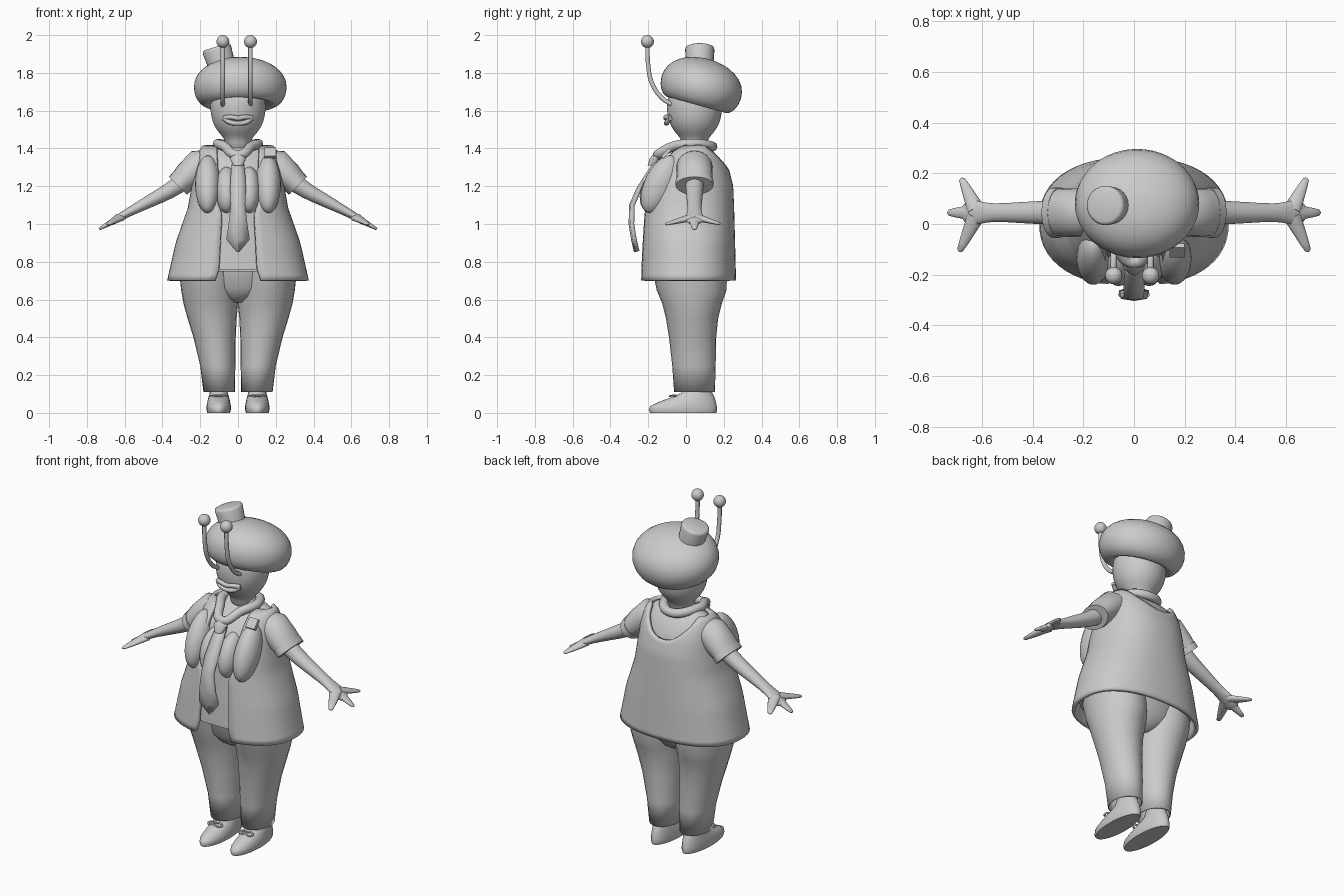
import bpy, bmesh, math
from mathutils import Vector, Matrix

if "Cube" in bpy.data.objects:
    bpy.data.objects.remove(bpy.data.objects["Cube"])

grey = bpy.data.materials.new("clay_grey")
grey.use_nodes = True
GREY = (0.6, 0.6, 0.6, 1)
grey.diffuse_color = GREY
grey.node_tree.nodes["Principled BSDF"].inputs["Base Color"].default_value = GREY
SEG = 24


def finish(ob, mirror=False, subsurf=0, solid=0, angle=50):
    ob.data.materials.append(grey)
    if mirror:
        ob.modifiers.new("Mirror", "MIRROR")
    if solid:
        mod = ob.modifiers.new("Solidify", "SOLIDIFY")
        mod.thickness, mod.offset = solid, 0
    if subsurf:
        mod = ob.modifiers.new("Subsurf", "SUBSURF")
        mod.levels = mod.render_levels = subsurf
    if ob.type == "MESH":
        bpy.ops.object.select_all(action="DESELECT")
        ob.select_set(True)
        bpy.context.view_layer.objects.active = ob
        bpy.ops.object.shade_smooth_by_angle(angle=math.radians(angle))
    return ob


def from_bmesh(name, bm):
    bmesh.ops.recalc_face_normals(bm, faces=bm.faces)
    mesh = bpy.data.meshes.new(name)
    bm.to_mesh(mesh)
    bm.free()
    ob = bpy.data.objects.new(name, mesh)
    bpy.context.collection.objects.link(ob)
    return ob


def loft(name, rings, closed=True, caps=(False, False), matrix=None, **kw):
    """Skin a list of equally long point rings."""
    bm = bmesh.new()
    vs = [[bm.verts.new(p) for p in ring] for ring in rings]
    n = len(vs[0])
    for a, b in zip(vs, vs[1:]):
        for i in range(n if closed else n - 1):
            j = (i + 1) % n
            bm.faces.new((a[i], a[j], b[j], b[i]))
    for end, cap in zip((vs[0], vs[-1]), caps):
        if cap:
            bm.faces.new(end)
    if matrix:
        bm.transform(matrix)
    return finish(from_bmesh(name, bm), **kw)


def ellipse(cx, cy, z, rx, ry):
    return [(cx + rx * math.cos(2 * math.pi * i / SEG),
             cy + ry * math.sin(2 * math.pi * i / SEG), z) for i in range(SEG)]


def limb(name, nodes, **kw):
    """Tube through (centre, side radius, thickness radius) nodes."""
    pts = [Vector(n[0]) for n in nodes]
    rings = []
    for i, (c, rs, rn) in enumerate(nodes):
        d = (pts[min(i + 1, len(pts) - 1)] - pts[max(i - 1, 0)]).normalized()
        s = d.cross(Vector((0, 0, 1))).normalized()
        n = s.cross(d)
        rings.append([pts[i] + s * x + n * y for x, y, _ in ellipse(0, 0, 0, rs, rn)])
    return loft(name, rings, **kw)


def ball(name, centre, scale, tilt=0, mirror=False):
    bm = bmesh.new()
    m = Matrix.Translation(centre) @ Matrix.Rotation(tilt, 4, "X") @ Matrix.Diagonal((*scale, 1))
    bmesh.ops.create_uvsphere(bm, u_segments=24, v_segments=16, radius=1, matrix=m)
    return finish(from_bmesh(name, bm), mirror=mirror)


def box(name, centre, size, tilt=0):
    bm = bmesh.new()
    m = Matrix.Translation(centre) @ Matrix.Rotation(tilt, 4, "X") @ Matrix.Diagonal((*size, 1))
    bmesh.ops.create_cube(bm, size=1, matrix=m)
    return finish(from_bmesh(name, bm), angle=30)


def cord(name, pts, radius, cyclic=False):
    cu = bpy.data.curves.new(name, "CURVE")
    cu.dimensions, cu.bevel_depth, cu.bevel_resolution = "3D", radius, 3
    cu.resolution_u, cu.use_fill_caps = 8, True
    sp = cu.splines.new("BEZIER")
    sp.bezier_points.add(len(pts) - 1)
    for bp, p in zip(sp.bezier_points, pts):
        bp.co = p
        bp.handle_left_type = bp.handle_right_type = "AUTO"
    sp.use_cyclic_u = cyclic
    ob = bpy.data.objects.new(name, cu)
    bpy.context.collection.objects.link(ob)
    return finish(ob)


def lerp_table(table, z):
    for a, b in zip(table, table[1:]):
        if z <= b[0]:
            t = max(0, (z - a[0]) / (b[0] - a[0]))
            return [p + (q - p) * t for p, q in zip(a[1:], b[1:])]
    return list(table[-1][1:])


# Torso section: height, half width, front y, back y
BODY = [(0.70, 0.365, -0.235, 0.255), (0.9, 0.32, -0.225, 0.25), (1.08, 0.257, -0.215, 0.245),
        (1.2, 0.235, -0.2, 0.24), (1.3, 0.22, -0.15, 0.215), (1.37, 0.205, -0.09, 0.175),
        (1.41, 0.18, -0.02, 0.13), (1.44, 0.09, 0.0, 0.11)]
GAP = [(0.70, 0.12), (0.76, 0.1), (1.05, 0.085), (1.12, 0.11), (1.41, 0.11)]
POW = 0.85


def body_point(angle, z, inset=0):
    rx, yf, yb = lerp_table(BODY, z)
    s, c = math.sin(angle), math.cos(angle)
    x = (rx - inset) * math.copysign(abs(s) ** POW, s)
    y = (yf + yb) / 2 - ((yb - yf) / 2 - inset) * math.copysign(abs(c) ** POW, c)
    return (x, y, z)


# Shirt
heights = [0.76 + 0.68 * i / 20 for i in range(21)]
loft("shirt", [[body_point(2 * math.pi * i / 40, z, 0.02) for i in range(40)] for z in heights],
     caps=(True, True))
ball("shirt_bust", (0.06, -0.15, 1.18), (0.06, 0.085, 0.13), -0.45, True)

# Open vest with a scooped back
vest = []
for row in range(25):
    ring = []
    for col in range(49):
        t = col / 48
        u = min(1, abs(2 * t - 1) / 0.42)
        top = 1.28 + 0.13 * u * u * (3 - 2 * u)
        z = 0.70 + (top - 0.70) * row / 24
        a0 = math.asin((lerp_table(GAP, z)[0] / lerp_table(BODY, z)[0]) ** (1 / POW))
        ring.append(body_point(a0 + (2 * math.pi - 2 * a0) * t, z))
    vest.append(ring)
loft("vest", vest, closed=False, solid=0.02)
ball("vest_bust", (0.16, -0.135, 1.21), (0.067, 0.085, 0.165), -0.45, True)
box("vest_badge", (0.17, -0.105, 1.375), (0.06, 0.06, 0.02), 0.85)

# Collar and tie
cord("collar", [(0, -0.15, 1.365), (0.07, -0.07, 1.41), (0.105, 0.04, 1.425), (0, 0.14, 1.41),
                (-0.105, 0.04, 1.425), (-0.07, -0.07, 1.41)], 0.026, True)
TIE = [(1.34, -0.15, 0.028), (1.26, -0.205, 0.036), (1.18, -0.255, 0.04), (1.1, -0.29, 0.036),
       (1.0, -0.293, 0.048), (0.92, -0.28, 0.06), (0.855, -0.265, 0.004)]
loft("tie", [[(-w, y + 0.008, z), (0, y, z), (w, y + 0.008, z)] for z, y, w in TIE],
     closed=False, solid=0.022)
KNOT = [(1.31, -0.175, 0.026), (1.345, -0.165, 0.042), (1.37, -0.145, 0.03)]
loft("tie_knot", [ellipse(0, y, z, w, 0.028) for z, y, w in KNOT], caps=(True, True))

# Sleeves, arms and three-fingered hands
Y = 0.045
limb("sleeve", [((0.12, Y, 1.32), 0.08, 0.075), ((0.21, Y, 1.305), 0.095, 0.088),
                ((0.265, Y, 1.255), 0.096, 0.077), ((0.318, Y, 1.205), 0.094, 0.062)],
     caps=(False, True), mirror=True)
limb("sleeve_hem", [((0.292, Y, 1.229), 0.1, 0.07), ((0.318, Y, 1.203), 0.1, 0.067)],
     caps=(True, True), mirror=True)
limb("arm", [((0.27, Y, 1.24), 0.05, 0.05), ((0.36, Y, 1.175), 0.047, 0.043),
             ((0.46, Y, 1.125), 0.041, 0.035), ((0.56, Y, 1.072), 0.034, 0.025),
             ((0.61, Y, 1.045), 0.045, 0.021), ((0.65, Y, 1.02), 0.055, 0.019),
             ((0.68, Y, 1.003), 0.03, 0.014)], caps=(False, True), mirror=True, subsurf=1)
TIPS = {"thumb": (0.69, -0.11, 0.998), "middle_finger": (0.737, 0.045, 0.972),
        "outer_finger": (0.682, 0.182, 1.0)}
for name, tip in TIPS.items():
    tip = Vector(tip)
    root = Vector((0.625, Y + (tip.y - Y) * 0.1, 1.035))
    limb(name, [(root.lerp(tip, t), r, r * 0.6) for t, r in
                ((0, 0.034), (0.4, 0.026), (0.75, 0.018), (0.95, 0.012), (1, 0.003))],
         caps=(True, True), mirror=True)

# Trousers: height, x centre, x radius, y centre, y radius
LEG = [(0.11, 0.1, 0.08, 0.045, 0.105), (0.25, 0.107, 0.09, 0.042, 0.112),
       (0.4, 0.124, 0.109, 0.035, 0.122), (0.5, 0.137, 0.127, 0.032, 0.135),
       (0.58, 0.144, 0.142, 0.032, 0.155), (0.65, 0.148, 0.15, 0.03, 0.182),
       (0.75, 0.152, 0.158, 0.02, 0.195)]
loft("trouser_leg", [ellipse(x, y, z, rx, ry) for z, x, rx, y, ry in LEG],
     mirror=True, caps=(False, True), solid=0.006)
HIPS = [(0.585, 0.04, 0.09), (0.61, 0.12, 0.13), (0.66, 0.24, 0.165), (0.75, 0.3, 0.185)]
loft("trouser_hips", [ellipse(0, 0.025, z, rx, ry) for z, rx, ry in HIPS], caps=(True, True))

# Shoes: height, half width, toe y, heel y
SHOE = [(0.0, 0.06, -0.19, 0.16), (0.015, 0.064, -0.197, 0.165), (0.035, 0.065, -0.19, 0.163),
        (0.06, 0.06, -0.14, 0.158), (0.085, 0.054, -0.07, 0.15), (0.105, 0.048, -0.025, 0.14),
        (0.15, 0.045, 0.0, 0.125)]
loft("shoe", [ellipse(0.102, (f + b) / 2, z, rx, (b - f) / 2) for z, rx, f, b in SHOE],
     caps=(True, True), mirror=True)
for side in (1, -1):
    x = 0.102 * side
    for d in (1, -1):
        cord("shoe_lace", [(x, -0.065, 0.092), (x + 0.035 * d, -0.085, 0.088),
                           (x + 0.04 * d, -0.06, 0.09)], 0.005, True)

# Head and neck
HEAD = [(1.38, 0.066), (1.44, 0.066), (1.465, 0.085), (1.5, 0.116), (1.54, 0.137),
        (1.6, 0.149), (1.66, 0.146), (1.72, 0.13)]
loft("head", [ellipse(0, 0.045, z, r, r) for z, r in HEAD], caps=(True, True), subsurf=1)

# Lips
corner = 0.074
cord("upper_lip", [(-corner, -0.085, 1.562), (-0.035, -0.105, 1.566), (0, -0.107, 1.56),
                   (0.035, -0.105, 1.566), (corner, -0.085, 1.562)], 0.013)
cord("lower_lip", [(-corner, -0.085, 1.56), (-0.045, -0.098, 1.54), (0, -0.104, 1.533),
                   (0.045, -0.098, 1.54), (corner, -0.085, 1.56)], 0.013)

# Antennae
for x in (-0.08, 0.066):
    cord("antenna", [(x, -0.07, 1.63), (x, -0.125, 1.665), (x, -0.18, 1.745),
                     (x, -0.2, 1.84), (x, -0.204, 1.96)], 0.012)
    ball("antenna_tip", (x, -0.204, 1.966), (0.034,) * 3)

# Tilted puffy cap with a round stub
CAP = [(-0.08, 0.11), (-0.115, 0.14), (-0.125, 0.175), (-0.095, 0.215), (-0.025, 0.237),
       (0.045, 0.218), (0.095, 0.165), (0.125, 0.09), (0.133, 0.01)]
loft("cap", [ellipse(0, 0, h, r * 1.08, r * 0.96) for h, r in CAP], caps=(True, True), subsurf=1,
     matrix=Matrix.Translation((0.012, 0.087, 1.745)) @ Matrix.Rotation(-0.27, 4, "X"))
STUB = [(-0.07, 0.07), (0.04, 0.078), (0.052, 0.074), (0.056, 0.064)]
loft("cap_stub", [ellipse(0, 0, h, r, r) for h, r in STUB], caps=(True, True),
     matrix=Matrix.Translation((-0.1, 0.073, 1.885)) @ Matrix.Rotation(-0.3, 4, "Y"))
